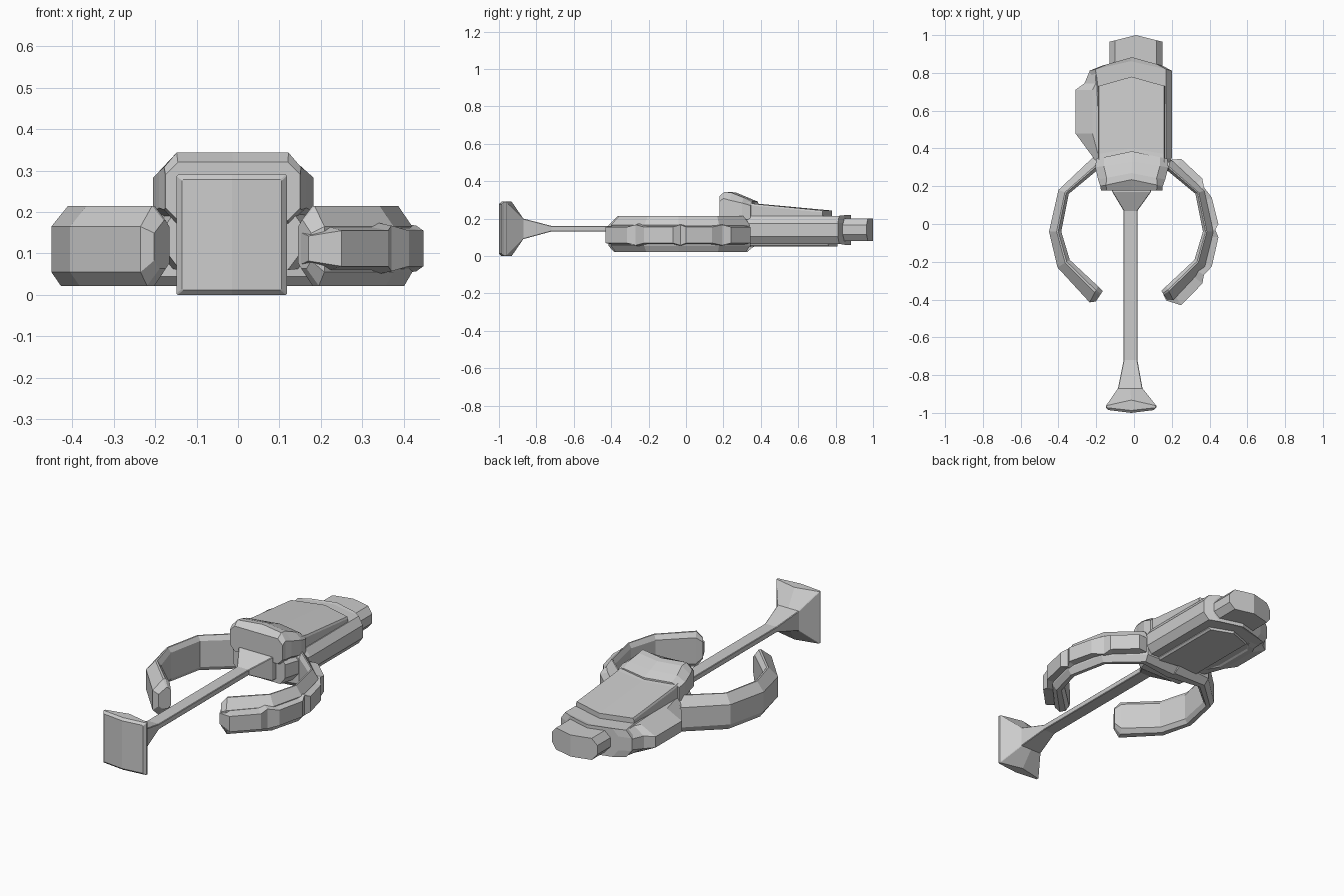
import bpy, bmesh
from mathutils import Vector


def loft(name, rings, split=False):
    """Skin equal-length point rings; split caps along the centre crease."""
    bm = bmesh.new()
    vs = [[bm.verts.new(p) for p in r] for r in rings]
    n = len(vs[0])
    for a, b in zip(vs, vs[1:]):
        for i in range(n):
            j = (i + 1) % n
            bm.faces.new((a[i], a[j], b[j], b[i]))
    for r in (vs[0], vs[-1]):
        if split:
            h = n // 2
            bm.faces.new(r[:h + 1])
            bm.faces.new(r[h:] + r[:1])
        else:
            bm.faces.new(r)
    bmesh.ops.recalc_face_normals(bm, faces=bm.faces)
    me = bpy.data.meshes.new(name)
    bm.to_mesh(me)
    bm.free()
    ob = bpy.data.objects.new(name, me)
    bpy.context.collection.objects.link(ob)
    return ob


def ring(y, x0, x1, z0, z1, cx=0.003, cz=0.003, bend=0.0):
    """Chamfered rectangle at y whose centre line is pushed by bend."""
    xm = (x0 + x1) / 2
    pts = [(xm, z0), (x1 - cx, z0), (x1, z0 + cz), (x1, z1 - cz), (x1 - cx, z1),
           (xm, z1), (x0 + cx, z1), (x0, z1 - cz), (x0, z0 + cz), (x0 + cx, z0)]
    hw = (x1 - x0) / 2
    return [(x, y + bend * (1 - abs(x - xm) / hw), z) for x, z in pts]


def block(name, rows):
    return loft(name, [ring(*r) for r in rows], True)


# Square head flaring into a thin flat rod, then flaring into the body
block("plunger_rod", [
    (-.985, -.135, .105, .012, .278, .003, .003, -.015),
    (-.972, -.148, .118, 0, .29, .003, .003, -.015),
    (-.962, -.148, .118, 0, .29, .003, .003, .03),
    (-.87, -.085, .045, .09, .20),
    (-.72, -.055, .018, .131, .161),
    (.07, -.055, .018, .131, .161),
    (.17, -.115, .09, .08, .21),
    (.25, -.13, .1, .08, .21)])

# Main body with creased back end
block("body", [
    (.2, -.17, .15, .06, .215, .03, .04),
    (.35, -.205, .2, .065, .215, .03, .04),
    (.76, -.225, .2, .065, .215, .03, .04, .05),
    (.812, -.235, .2, .065, .215, .03, .04, .05),
    (.838, -.17, .15, .06, .218, .03, .04, .045)])

# Stepped end cap
block("end_cap", [
    (.78, -.13, .15, .08, .2, .03, .035),
    (.94, -.13, .15, .08, .2, .03, .035, .035),
    (.965, -.13, .15, .08, .2, .03, .035, .035)])

# Panel under the body
block("belly_panel", [
    (.34, -.14, .12, .05, .1, .01, .01, .02),
    (.76, -.14, .12, .05, .1, .01, .01, .05)])

# Bulge along the left side
block("side_bulge", [
    (.33, -.2, -.1, .07, .21, .02, .03),
    (.48, -.31, -.1, .06, .21, .09, .045),
    (.71, -.31, -.1, .06, .21, .09, .045),
    (.745, -.262, -.1, .06, .21, .06, .04),
    (.81, -.235, -.1, .07, .21, .03, .04)])

# Sloping top cover
block("top_cover", [
    (.3, -.19, .165, .19, .293, .005, .01),
    (.37, -.19, .165, .19, .278, .005, .01, .03),
    (.73, -.19, .165, .19, .243, .005, .01, .05)])

# Raised collar at the front of the cover
block("front_collar", [
    (.178, -.175, .15, .18, .32, .03, .03, .0),
    (.2, -.178, .152, .17, .343, .03, .035, .035),
    (.235, -.19, .165, .17, .338, .045, .04, .035),
    (.3, -.205, .182, .17, .313, .045, .03, .03),
    (.345, -.2, .177, .17, .29, .04, .02, .04)])

# Claws: inner point, outer point and height scale at each station
STATIONS = [
    ((-.165, -.355), (-.202, -.41), .6),
    ((-.19, -.33), (-.235, -.415), 1),
    ((-.34, -.19), (-.405, -.23), 1),
    ((-.385, -.04), (-.45, -.04), 1),
    ((-.345, .16), (-.4, .18), 1),
    ((-.2, .28), (-.215, .355), 1),
    ((-.01, .24), (-.01, .37), 1)]
SECTION = [(0, .045), (0, .19), (.25, .215), (.38, .215),
           (1, .165), (1, .055), (.65, .022), (.25, .022)]


def claw(name, side, width):
    rings = []
    for a, b, s in STATIONS:
        a, b = Vector(a), Vector(b)
        r = []
        for t, z in SECTION:
            p = a.lerp(b, t * width)
            x = p.x if side < 0 else -.02 - p.x
            r.append((x, p.y, .125 + (z - .125) * s))
        rings.append(r)
    return loft(name, rings)


claw("left_claw", -1, 1)
claw("right_claw", 1, .85)

# Jointed band around the outside of the right claw: x, y, half height
BAND = [(.17, -.405, .03), (.25, -.43, .043), (.362, -.315, .043), (.37, -.27, .055),
        (.412, -.225, .043), (.447, -.07, .043), (.43, -.03, .055), (.447, .0, .043),
        (.412, .14, .043), (.37, .195, .055), (.362, .24, .043), (.25, .345, .043),
        (.2, .34, .043)]
rings = []
for x, y, h in BAND:
    o = Vector((x, y))
    i = o.lerp(Vector((0, -.03)), .13)
    rings.append([(i.x, i.y, .112 - h - .01), (i.x, i.y, .112 + h + .01),
                  (o.x, o.y, .112 + h), (o.x, o.y, .112 - h)])
loft("jointed_band", rings)
